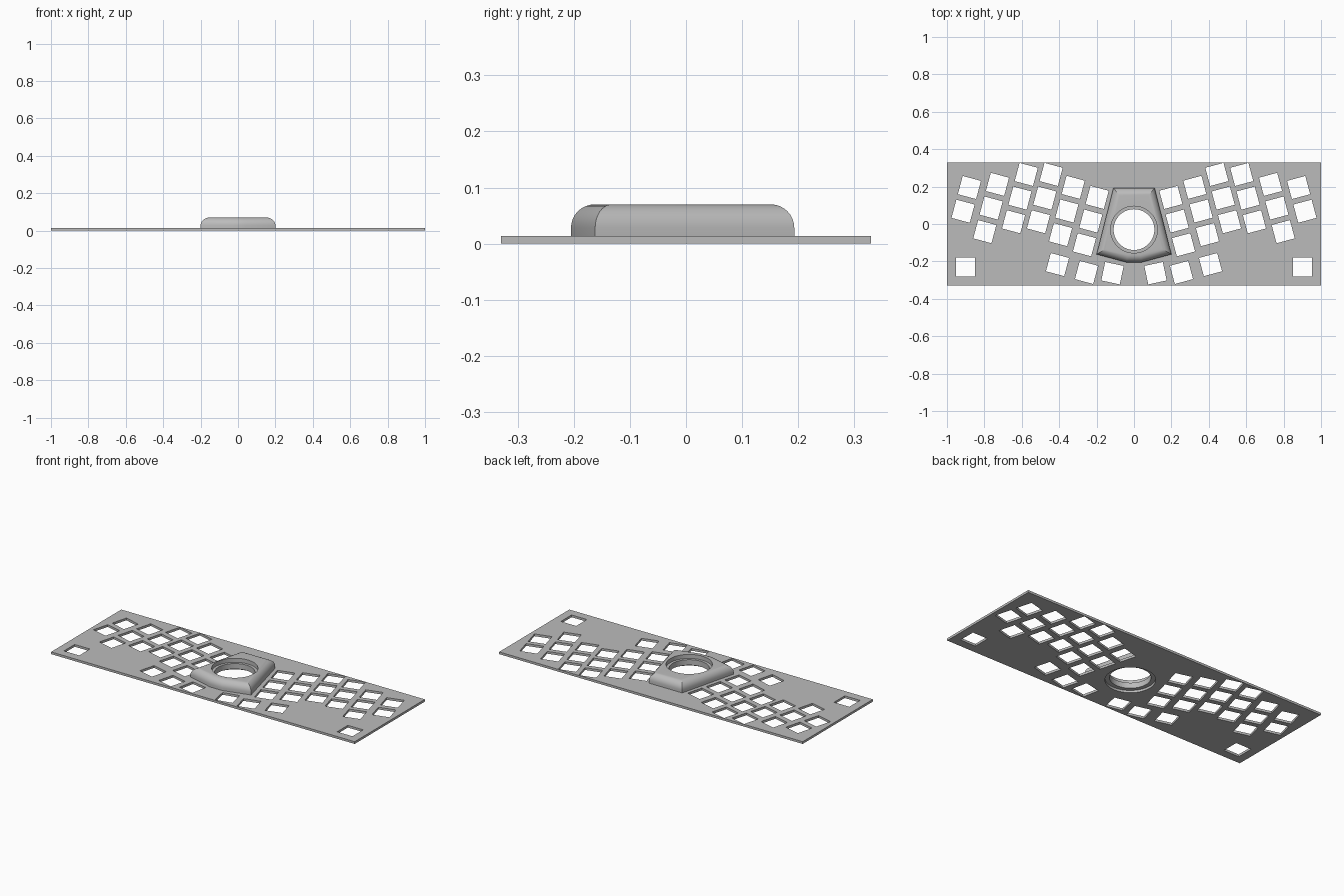
import bpy, bmesh, math
from mathutils import Matrix, Vector

cube = bpy.data.objects.get("Cube")
if cube:
    bpy.data.objects.remove(cube, do_unlink=True)

PLATE_TOP, HOUSING_TOP = 0.0135, 0.07
KEY, PITCH, TILT = 0.101, 0.131, math.radians(15)
BALL = (0, -0.03)

grey = bpy.data.materials.new("plain grey")
grey.use_nodes = True
grey.diffuse_color = (0.5, 0.5, 0.5, 1)
grey.node_tree.nodes["Principled BSDF"].inputs["Base Color"].default_value = (0.5, 0.5, 0.5, 1)


def to_object(name, bm):
    mesh = bpy.data.meshes.new(name)
    bmesh.ops.recalc_face_normals(bm, faces=bm.faces)
    bm.to_mesh(mesh)
    bm.free()
    mesh.materials.append(grey)
    obj = bpy.data.objects.new(name, mesh)
    bpy.context.collection.objects.link(obj)
    return obj


def add_box(bm, x, y, z, size, angle=0):
    matrix = (Matrix.Translation((x, y, z)) @ Matrix.Rotation(angle, 4, "Z")
              @ Matrix.Diagonal((*size, 1)))
    bmesh.ops.create_cube(bm, size=1, matrix=matrix)


def add_cylinder(bm, radius, low, high):
    bmesh.ops.create_cone(bm, cap_ends=True, segments=64, radius1=radius, radius2=radius,
                          depth=high - low,
                          matrix=Matrix.Translation((*BALL, (low + high) / 2)))


def cut(obj, bm):
    """Subtract the cutter mesh, apply the result and discard the cutter."""
    cutter = to_object("cutter", bm)
    cutter.hide_render = True
    mod = obj.modifiers.new("cut", "BOOLEAN")
    mod.operation, mod.solver, mod.object = "DIFFERENCE", "EXACT", cutter
    bpy.context.view_layer.objects.active = obj
    bpy.ops.object.modifier_apply(modifier=mod.name)
    bpy.data.objects.remove(cutter, do_unlink=True)


# Key positions on the left half: column tops with key counts, then thumb keys
columns = [(0.88, 0.195, 2), (0.73, 0.212, 3), (0.576, 0.265, 3),
           (0.443, 0.265, 3), (0.325, 0.196, 3), (0.197, 0.142, 3)]
keys = [(x + i * PITCH * math.sin(TILT), y - i * PITCH * math.cos(TILT), TILT)
        for x, y, count in columns for i in range(count)]
keys += [(0.115, -0.263, math.radians(12)), (0.254, -0.259, TILT),
         (0.409, -0.217, TILT), (0.9, -0.23, 0)]

# Flat plate with mirrored key openings and the ball opening
bm = bmesh.new()
add_box(bm, 0, 0, PLATE_TOP / 2, (2, 0.66, PLATE_TOP))
plate = to_object("key_plate", bm)
bm = bmesh.new()
for side in (1, -1):
    for x, y, angle in keys:
        add_box(bm, side * x, y, 0, (KEY, KEY, 0.1), side * angle)
add_cylinder(bm, 0.133, -0.05, 0.05)
cut(plate, bm)

# Six-sided ball housing with a rounded top rim
right = [(0.11, 0.193), (0.2, -0.162), (0.04, -0.205)]
outline = right + [(-x, y) for x, y in reversed(right)]
bm = bmesh.new()
base = bm.faces.new([bm.verts.new((x, y, PLATE_TOP)) for x, y in outline])
top = bmesh.ops.extrude_face_region(bm, geom=[base], use_keep_orig=True)
bmesh.ops.translate(bm, vec=Vector((0, 0, HOUSING_TOP - PLATE_TOP)),
                    verts=[v for v in top["geom"] if isinstance(v, bmesh.types.BMVert)])
bmesh.ops.recalc_face_normals(bm, faces=bm.faces)
rim = [e for e in bm.edges if all(v.co.z > HOUSING_TOP - 0.001 for v in e.verts)]
bmesh.ops.bevel(bm, geom=rim, offset=0.042, segments=8, profile=0.5, affect="EDGES")
housing = to_object("ball_housing", bm)

# Stepped bore: narrow through hole, wider seat at the top
for radius, low in ((0.109, -0.05), (0.125, 0.046)):
    bm = bmesh.new()
    add_cylinder(bm, radius, low, 0.15)
    cut(housing, bm)

# Smooth curved surfaces, keep edges sharp
for obj in (plate, housing):
    bpy.ops.object.select_all(action="DESELECT")
    obj.select_set(True)
    bpy.context.view_layer.objects.active = obj
    bpy.ops.object.shade_smooth_by_angle(angle=math.radians(20))
